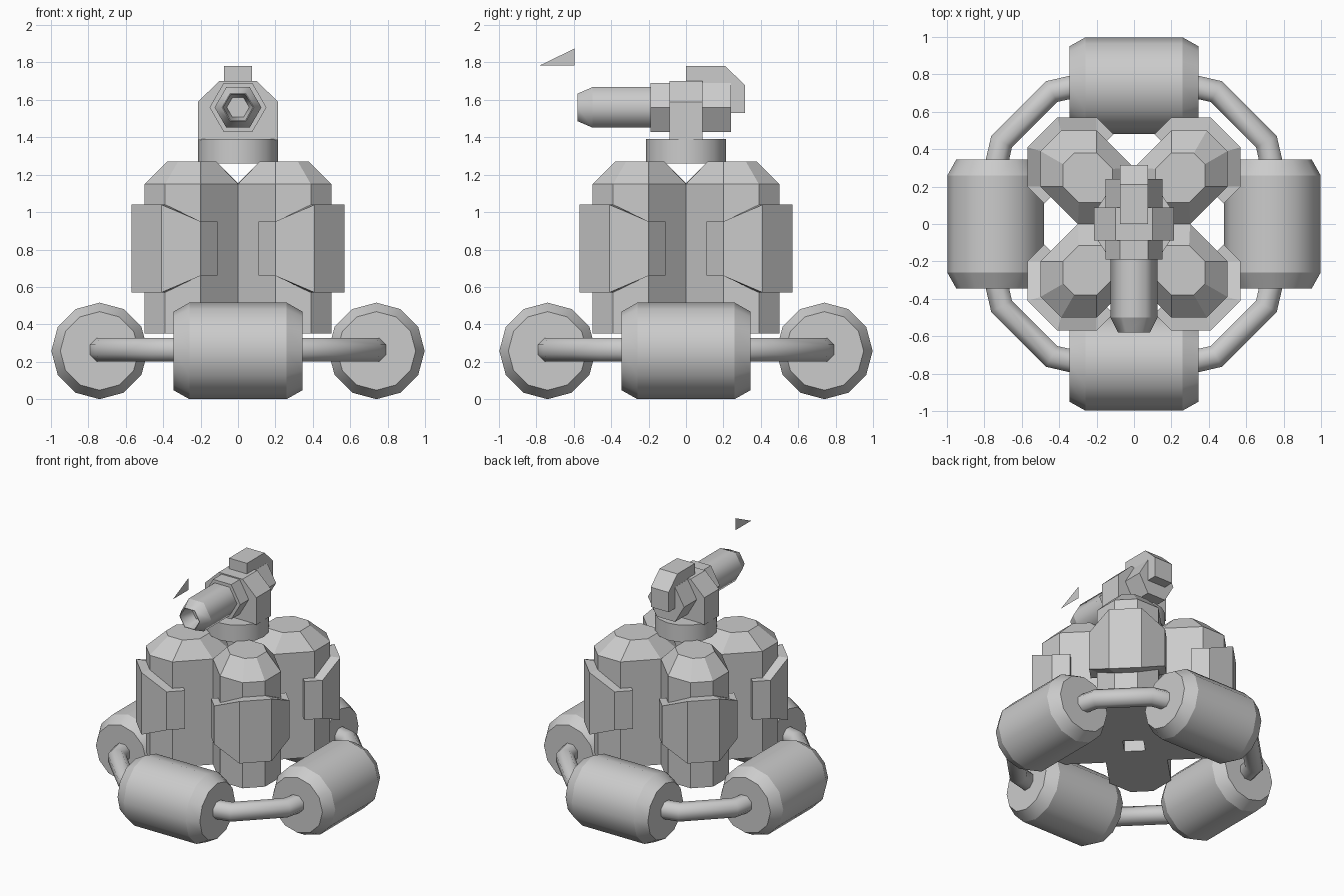
import bpy, bmesh
from math import sin, cos, pi, radians
from mathutils import Matrix

if "Cube" in bpy.data.objects:
    bpy.data.objects.remove(bpy.data.objects["Cube"])


def loft(name, rings, turn=0.0, smooth=False, soft_rings=False):
    """Skin a list of equal-length point rings and cap both ends."""
    bm = bmesh.new()
    rows = [[bm.verts.new(p) for p in ring] for ring in rings]
    n = len(rows[0])
    for a, b in zip(rows, rows[1:]):
        for i in range(n):
            f = bm.faces.new((a[i], a[(i + 1) % n], b[(i + 1) % n], b[i]))
            f.smooth = smooth
    bm.faces.new(rows[0])
    bm.faces.new(rows[-1])
    bmesh.ops.recalc_face_normals(bm, faces=bm.faces[:])
    if smooth:  # keep the ring edges crisp
        for row in rows:
            is_end = row is rows[0] or row is rows[-1]
            for i in range(n):
                edge = bm.edges.get((row[i], row[(i + 1) % n]))
                edge.smooth = soft_rings and not is_end
    bm.transform(Matrix.Rotation(turn, 4, 'Z'))
    me = bpy.data.meshes.new(name)
    bm.to_mesh(me)
    bm.free()
    ob = bpy.data.objects.new(name, me)
    bpy.context.collection.objects.link(ob)
    return ob


def ngon(n, r, phase=0.0):
    return [(r * cos(phase + 2 * pi * i / n), r * sin(phase + 2 * pi * i / n)) for i in range(n)]


def mirrored(half):
    """Close a profile that is symmetric about v = 0."""
    return half + [(u, -v) for u, v in reversed(half)]


# Outlines of one body arm, u pointing outward along the diagonal
arm_base = mirrored([(.071, .078), (.212, .212), (.495, .212), (.629, .078)])
arm_roof = mirrored([(.205, .042), (.29, .127), (.41, .127), (.495, .042)])

# Armour panel wrapped round the arm: outer point, inner point, half height
half_panel = [((.417, .262), (.417, .205), .145),
              ((.544, .262), (.49, .205), .145),
              ((.693, .113), (.622, .073), .235)]
panel_path = half_panel + [((o[0], -o[1]), (i[0], -i[1]), h) for o, i, h in reversed(half_panel)]
panel_rings = [[(*o, .805 - h), (*o, .805 + h), (*i, .805 + h), (*i, .805 - h)]
               for o, i, h in panel_path]

# Bent tube between neighbouring rollers: x, y, direction of the bend plane
tube_path = [(.30, .74, 90), (.44, .708, 62), (.708, .44, 28), (.74, .30, 0)]
tube_rings = [[(x + a * cos(radians(d)), y + a * sin(radians(d)), .265 + b)
               for a, b in ngon(8, .068, pi / 8)] for x, y, d in tube_path]

roller_rings = [[(x, -.74 + a, .258 + b) for a, b in ngon(12, r)]
                for x, r in ((-.345, .21), (-.26, .258), (.26, .258), (.345, .21))]

for k in range(4):
    q = k * pi / 2
    loft(f"roller_{k + 1}", roller_rings, q, smooth=True)
    loft(f"corner_tube_{k + 1}", tube_rings, q, smooth=True, soft_rings=True)
    loft(f"body_arm_{k + 1}",
         [[(u, v, z) for u, v in shape] for shape, z in
          ((arm_base, .35), (arm_base, 1.15), (arm_roof, 1.27))], q + pi / 4)
    loft(f"armour_panel_{k + 1}", panel_rings, q + pi / 4)

# Turret neck
loft("neck", [[(x, y, z) for x, y in ngon(16, .215)] for z in (1.26, 1.39)], smooth=True)

# Gun mount bracket
mount = [(-.215, 1.385), (.215, 1.385), (.215, 1.59), (.1, 1.7), (-.1, 1.7), (-.215, 1.59)]
loft("gun_mount", [[(x, y, z) for x, z in mount] for y in (-.088, .088)])

# Hexagonal receiver and hollow barrel
loft("receiver", [[(x, y, 1.56 + z) for x, z in ngon(6, .152)] for y in (-.19, .24)])
loft("barrel", [[(x, y, 1.56 + z) for x, z in ngon(6, r)] for y, r in
                ((-.15, .125), (-.5, .125), (-.58, .085), (-.58, .08), (-.46, .06))], smooth=True)

# Feed block hooked over the back of the receiver
feed = [(0, 1.66), (0, 1.78), (.21, 1.78), (.315, 1.68), (.315, 1.53), (.2, 1.53), (.2, 1.66)]
loft("feed_block", [[(x, y, z) for y, z in feed] for x in (-.075, .075)])

# Loose flat sight fin above the muzzle
fin = bpy.data.meshes.new("sight_fin")
fin.from_pydata([(0, -.78, 1.785), (0, -.595, 1.875), (0, -.595, 1.785)], [], [(0, 1, 2)])
bpy.context.collection.objects.link(bpy.data.objects.new("sight_fin", fin))
